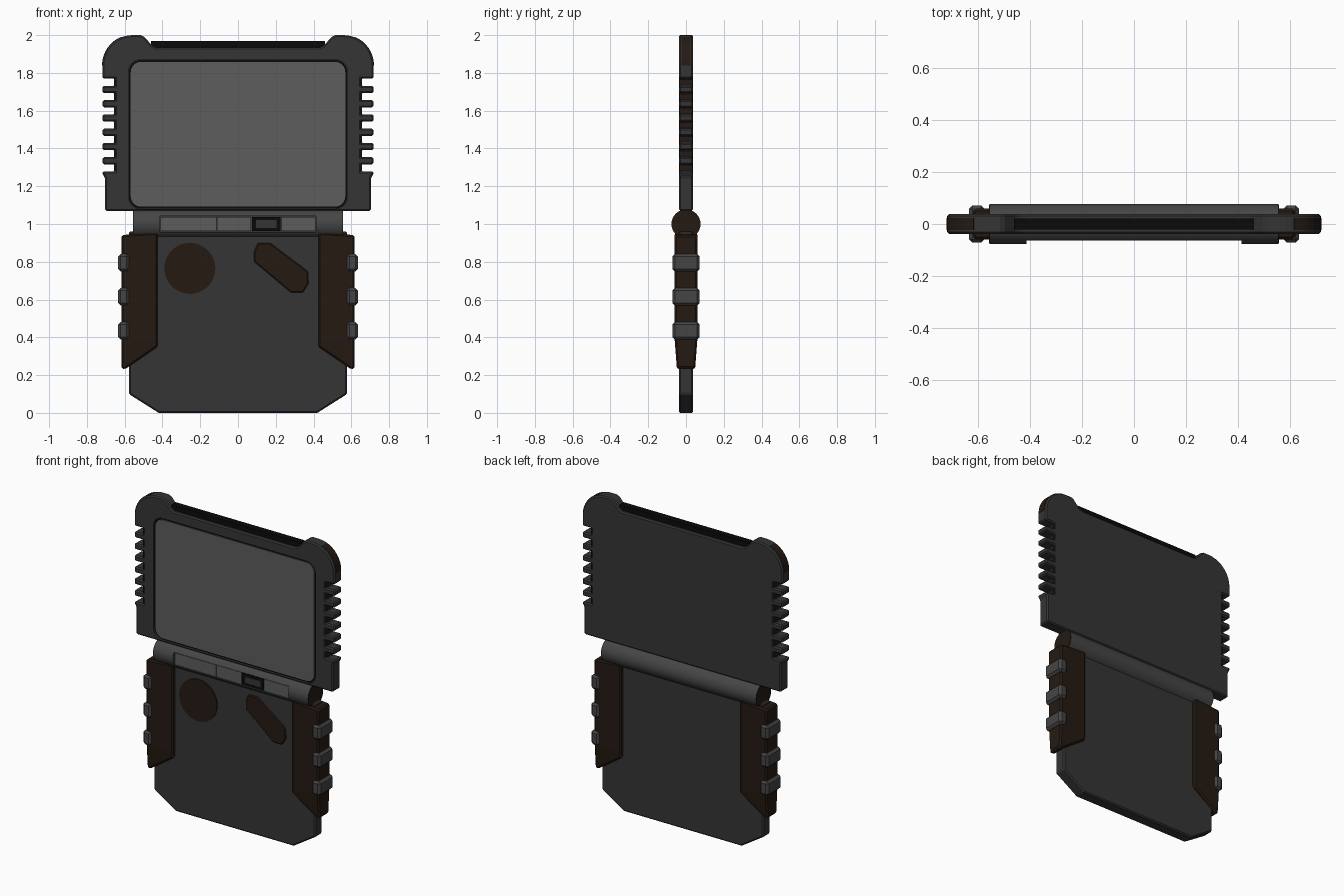
import bpy, bmesh
from math import sin, cos, pi, radians
from mathutils import Matrix

if "Cube" in bpy.data.objects:
    bpy.data.objects.remove(bpy.data.objects["Cube"])


def material(name, rgb):
    m = bpy.data.materials.new(name)
    m.diffuse_color = (*rgb, 1)
    m.use_nodes = True
    m.node_tree.nodes["Principled BSDF"].inputs["Base Color"].default_value = m.diffuse_color
    return m


BODY = material("dark_grey", (0.035, 0.035, 0.035))
MID = material("mid_grey", (0.06, 0.06, 0.06))
GLASS = material("glass_grey", (0.11, 0.11, 0.11))
BROWN = material("dark_brown", (0.018, 0.010, 0.006))
BLACK = material("black", (0.003, 0.003, 0.003))


def finish(name, bm, mat, bevel=0, mirror=False, smooth=False):
    bmesh.ops.recalc_face_normals(bm, faces=bm.faces)
    me = bpy.data.meshes.new(name)
    bm.to_mesh(me)
    bm.free()
    ob = bpy.data.objects.new(name, me)
    bpy.context.collection.objects.link(ob)
    me.materials.append(mat)
    if smooth:
        bpy.context.view_layer.objects.active = ob
        ob.select_set(True)
        bpy.ops.object.shade_smooth_by_angle(angle=radians(30))
        ob.select_set(False)
    if bevel:
        b = ob.modifiers.new("bevel", 'BEVEL')
        b.width, b.segments = bevel, 1
        b.limit_method, b.angle_limit = 'ANGLE', radians(35)
    if mirror:
        m = ob.modifiers.new("mirror", 'MIRROR')
        m.use_axis = (True, False, False)
    return ob


def prism_mesh(pts, y0, y1):
    bm = bmesh.new()
    f = bm.faces.new([bm.verts.new((x, y0, z)) for x, z in pts])
    new = bmesh.ops.extrude_face_region(bm, geom=[f])["geom"]
    for v in new:
        if isinstance(v, bmesh.types.BMVert):
            v.co.y = y1
    return bm


def prism(name, pts, y0, y1, mat, **kw):
    return finish(name, prism_mesh(pts, y0, y1), mat, **kw)


def box(name, x, y, z, mat, **kw):
    pts = [(x[0], z[0]), (x[1], z[0]), (x[1], z[1]), (x[0], z[1])]
    return prism(name, pts, y[0], y[1], mat, **kw)


def x_cylinder(name, x0, x1, r, mat, z=1.0, mirror=False):
    bm = bmesh.new()
    bmesh.ops.create_cone(bm, cap_ends=True, segments=48, radius1=r, radius2=r, depth=x1 - x0,
                          matrix=Matrix.Translation(((x0 + x1) / 2, 0, z)) @ Matrix.Rotation(pi / 2, 4, 'Y'))
    return finish(name, bm, mat, mirror=mirror, smooth=True)


def arc(cx, cz, r, a0, a1, n):
    return [(cx + r * cos(a0 + (a1 - a0) * i / n), cz + r * sin(a0 + (a1 - a0) * i / n))
            for i in range(n + 1)]


def rounded_rect(hx, z0, z1, r):
    corners = [(hx - r, z1 - r), (r - hx, z1 - r), (r - hx, z0 + r), (hx - r, z0 + r)]
    return [p for i, (cx, cz) in enumerate(corners)
            for p in arc(cx, cz, r, i * pi / 2, (i + 1) * pi / 2, 8)]


def cut(ob, cutter):
    m = ob.modifiers.new("cut", 'BOOLEAN')
    m.operation, m.object, m.solver = 'DIFFERENCE', cutter, 'EXACT'
    cutter.hide_render = True
    cutter.hide_set(True)


# Screen panel: notched sides, rounded shoulders, dropped top edge
side = [(0.705, 1.07), (0.705, 1.25), (0.718, 1.262)]
for i in range(7):
    zc = 1.297 + i * 0.0755
    side += [(0.718, zc - 0.019), (0.652, zc - 0.019), (0.652, zc + 0.019), (0.718, zc + 0.019)]
side += arc(0.558, 1.84, 0.16, 0, pi / 2, 10)
side += [(0.515, 2.0), (0.495, 1.99), (0.455, 1.945), (0.435, 1.935)]
panel = prism("screen_panel", side + [(-x, z) for x, z in reversed(side)], -0.038, 0.038, BODY, bevel=0.008)
cut(panel, prism("screen_pocket_cutter", rounded_rect(0.58, 1.08, 1.87, 0.065), -0.1, -0.022, BODY))
prism("screen_border", rounded_rect(0.578, 1.082, 1.868, 0.063), -0.026, -0.021, BLACK)
prism("screen_glass", rounded_rect(0.568, 1.092, 1.858, 0.055), -0.032, -0.022, GLASS)

# Top black strip and brown inlays of the panel edge
box("top_strip", (-0.46, 0.46), (-0.021, 0.021), (1.92, 1.968), BLACK)
box("notch_inlay", (0.645, 0.656), (-0.034, 0.034), (1.28, 1.77), BROWN, mirror=True)
prism("corner_inlay", arc(0.558, 1.84, 0.162, 0, 1.2, 8) + arc(0.558, 1.84, 0.14, 1.2, 0, 8),
      -0.024, 0.024, BROWN, mirror=True)

# Hinge barrel with a front pocket, end caps and key bar
barrel = x_cylinder("hinge_barrel", -0.553, 0.553, 0.077, MID)
cut(barrel, box("hinge_pocket_cutter", (-0.413, 0.413), (-0.2, -0.05), (0.958, 1.042), MID))
x_cylinder("hinge_cap", 0.55, 0.557, 0.075, BROWN, mirror=True)
for name, x0, x1, mat in [("left_key", -0.41, -0.115, GLASS), ("middle_key", -0.11, 0.068, GLASS),
                          ("latch_frame", 0.073, 0.225, BLACK), ("right_key", 0.23, 0.41, GLASS)]:
    box(name, (x0, x1), (-0.061, -0.045), (0.962, 1.038), mat)
box("latch_button", (0.095, 0.205), (-0.064, -0.05), (0.98, 1.02), BODY)

# Lower body with clipped corners
half = [(0.42, 0), (0.578, 0.1), (0.578, 0.96)]
prism("lower_body", half + [(-x, z) for x, z in reversed(half)], -0.038, 0.038, BODY, bevel=0.008)

# Side grips, thinner towards the slanted foot
bm = prism_mesh([(0.425, 0.35), (0.6, 0.23), (0.618, 0.235), (0.618, 0.94), (0.595, 0.943), (0.425, 0.955)],
                -0.06, 0.06)
bmesh.ops.bisect_plane(bm, geom=bm.verts[:] + bm.edges[:] + bm.faces[:],
                       plane_co=(0, 0, 0.385), plane_no=(0, 0, 1))
for v in bm.verts:
    if v.co.z < 0.384:
        v.co.y *= 1 - 0.2 * (0.385 - v.co.z) / 0.155
finish("side_grip", bm, BROWN, bevel=0.014, mirror=True)

# Grip clips
for i in range(3):
    z = 0.435 + 0.18 * i
    box("grip_clip", (0.575, 0.635), (-0.072, 0.072), (z - 0.047, z + 0.047), MID, bevel=0.014, mirror=True)

# Face controls
prism("round_pad", arc(-0.255, 0.765, 0.135, 0, 2 * pi * 47 / 48, 47), -0.044, -0.03, BROWN)
prism("slanted_pad", [(0.105, 0.9), (0.17, 0.9), (0.37, 0.75), (0.373, 0.685), (0.345, 0.637),
                      (0.28, 0.637), (0.085, 0.8), (0.085, 0.855)], -0.046, -0.03, BROWN, bevel=0.006)
